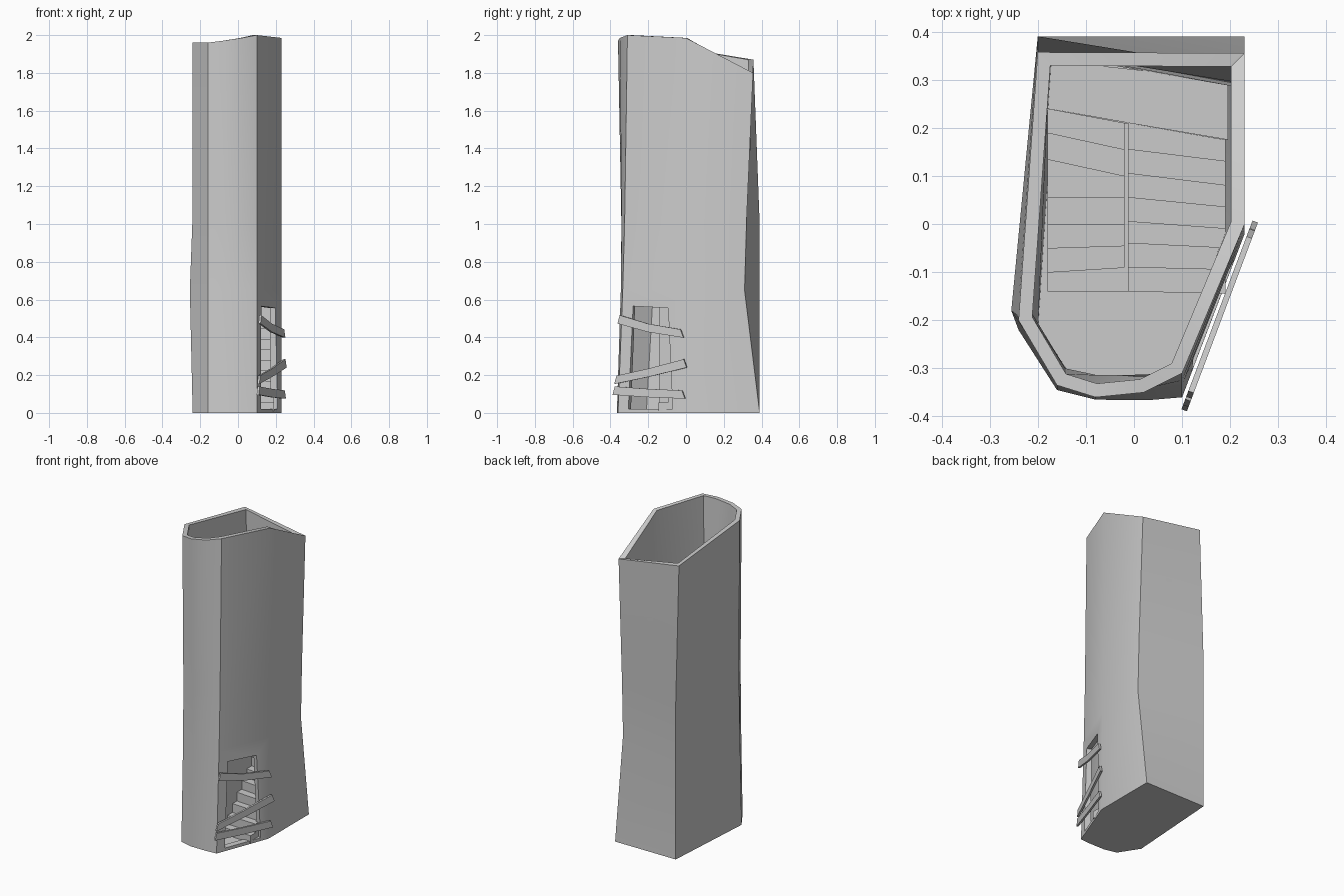
import bpy, bmesh, math
from mathutils import Vector

if "Cube" in bpy.data.objects:
    bpy.data.objects.remove(bpy.data.objects["Cube"])


def make(name, verts, faces, smooth=False):
    me = bpy.data.meshes.new(name)
    bm = bmesh.new()
    vs = [bm.verts.new(v) for v in verts]
    for f in faces:
        bm.faces.new([vs[i] for i in f])
    bmesh.ops.recalc_face_normals(bm, faces=bm.faces)
    bm.to_mesh(me)
    bm.free()
    ob = bpy.data.objects.new(name, me)
    bpy.context.collection.objects.link(ob)
    bpy.context.view_layer.objects.active = ob
    if smooth:
        bpy.ops.object.select_all(action='DESELECT')
        ob.select_set(True)
        bpy.ops.object.shade_smooth_by_angle(angle=math.radians(32))
    return ob


def loft(name, rings, smooth=False):
    """Closed skin through equal-length rings, capped at both ends."""
    n = len(rings[0])
    verts = [v for r in rings for v in r]
    faces = [(k * n + i, k * n + (i + 1) % n, (k + 1) * n + (i + 1) % n, (k + 1) * n + i)
             for k in range(len(rings) - 1) for i in range(n)]
    faces += [tuple(range(n)), tuple(range((len(rings) - 1) * n, len(rings) * n))]
    return make(name, verts, faces, smooth)


def inset(ring, d):
    """Move every edge of a clockwise-or-not convex ring inwards by d."""
    out, n = [], len(ring)
    for i, p in enumerate(ring):
        a, b = Vector(ring[i - 1][:2]), Vector(ring[(i + 1) % n][:2])
        c = Vector(p[:2])
        e1, e2 = (c - a).normalized(), (b - c).normalized()
        n1, n2 = Vector((-e1.y, e1.x)), Vector((-e2.y, e2.x))
        m = c + (n1 + n2) * (d / (1 + n1.dot(n2)))
        out.append((m.x, m.y, p[2]))
    return out


# Tower wall: warped outer rings, then inner rings down to the floor
def ring(xy, z):
    zs = z if isinstance(z, list) else [z] * len(xy)
    return [(x, y, h) for (x, y), h in zip(xy, zs)]


outer = [
    ring([(.23, .39), (-.2, .39), (-.24, -.22), (-.16, -.345), (-.08, -.365),
          (.03, -.366), (.10, -.36), (.23, -.02)], 0),
    ring([(.23, .31), (-.2, .39), (-.255, -.18), (-.16, -.328), (-.08, -.345),
          (.03, -.345), (.10, -.335), (.23, -.01)], .65),
    ring([(.23, .32), (-.2, .39), (-.242, -.19), (-.16, -.325), (-.08, -.342),
          (.03, -.341), (.10, -.325), (.23, -.005)], 1.0),
    ring([(.23, .355), (-.2, .357), (-.24, -.2), (-.16, -.335), (-.08, -.36),
          (.02, -.35), (.10, -.31), (.23, 0)],
         [1.80, 1.87, 1.96, 1.96, 1.97, 1.985, 2.0, 1.985]),
]
inner = [inset(r, .028) for r in reversed(outer)]
inner[-1] = [(x, y, .012) for x, y, _ in inset(outer[0], .04)]
wall = loft("tower_wall", outer + inner, True)


# Points on the slanted door side, addressed by y, z and outward offset
def on_door_side(y, z, off=0):
    return (.105 + (y + .385) * .145 / .385 + off * .936, y - off * .352, z)


# Doorway cut
door = [(-.31, .02), (-.075, .02), (-.1, .555), (-.287, .565)]
cutter = loft("door_cutter", [[on_door_side(y, z, o) for y, z in door] for o in (-.10, .05)])
cutter.hide_render = True
mod = wall.modifiers.new("doorway", 'BOOLEAN')
mod.operation, mod.solver, mod.object = 'DIFFERENCE', 'EXACT', cutter
bpy.context.view_layer.objects.active = wall
bpy.ops.object.modifier_apply(modifier=mod.name)
bpy.data.objects.remove(cutter)


# Boards nailed across the doorway, slightly bent with ragged ends
def board(name, path, w=.022, t=.006):
    rings = []
    for k, (y, z) in enumerate(path):
        rag = (.006, 0, -.008)[k]
        rings.append([on_door_side(y + s * rag, z + s * w, o)
                      for s, o in ((-1, -t), (1, -t), (1, t), (-1, t))])
    loft(name, rings)


board("board_top", [(-.355, .495), (-.2, .45), (-.02, .42)])
board("board_middle", [(-.372, .175), (-.2, .212), (-.003, .262)])
board("board_bottom", [(-.381, .118), (-.2, .105), (-.012, .097)])


# Stairs: each step is a slanted quad prism
def step(name, x0, x1, front, back, z0, z1):
    q = [(x0, front[0]), (x1, front[1]), (x1, back[1]), (x0, back[0])]
    loft(name, [[(x, y, z) for x, y in q] for z in (z0, z1)])


rise = .056
lower = [(-.14, -.145), (-.09, -.095), (-.04, -.05), (.005, -.01),
         (.055, .035), (.105, .08), (.155, .13), (.21, .175)]
for i in range(7):
    step(f"lower_step_{i + 1}", -.012, .19, lower[i], lower[i + 1], .01, rise * (i + 1))
z = rise * 8
loft("landing", [[(x, y, h) for x, y in ((-.18, .24), (-.012, .21), (.195, .175), (.195, .30), (-.175, .34))]
                 for h in (.01, z)])
upper = [(.24, .21), (.19, .155), (.135, .10), (.055, .055),
         (0, 0), (-.05, -.045), (-.10, -.09), (-.14, -.14)]
for i in range(7):
    h = z + rise * (i + 1)
    step(f"upper_step_{i + 1}", -.18, -.02, upper[i], upper[i + 1], h - .1, h)

# Thin wall between the two flights
step("stair_divider", -.021, -.011, (-.14, -.14), (.21, .21), .01, z + rise * 7)
